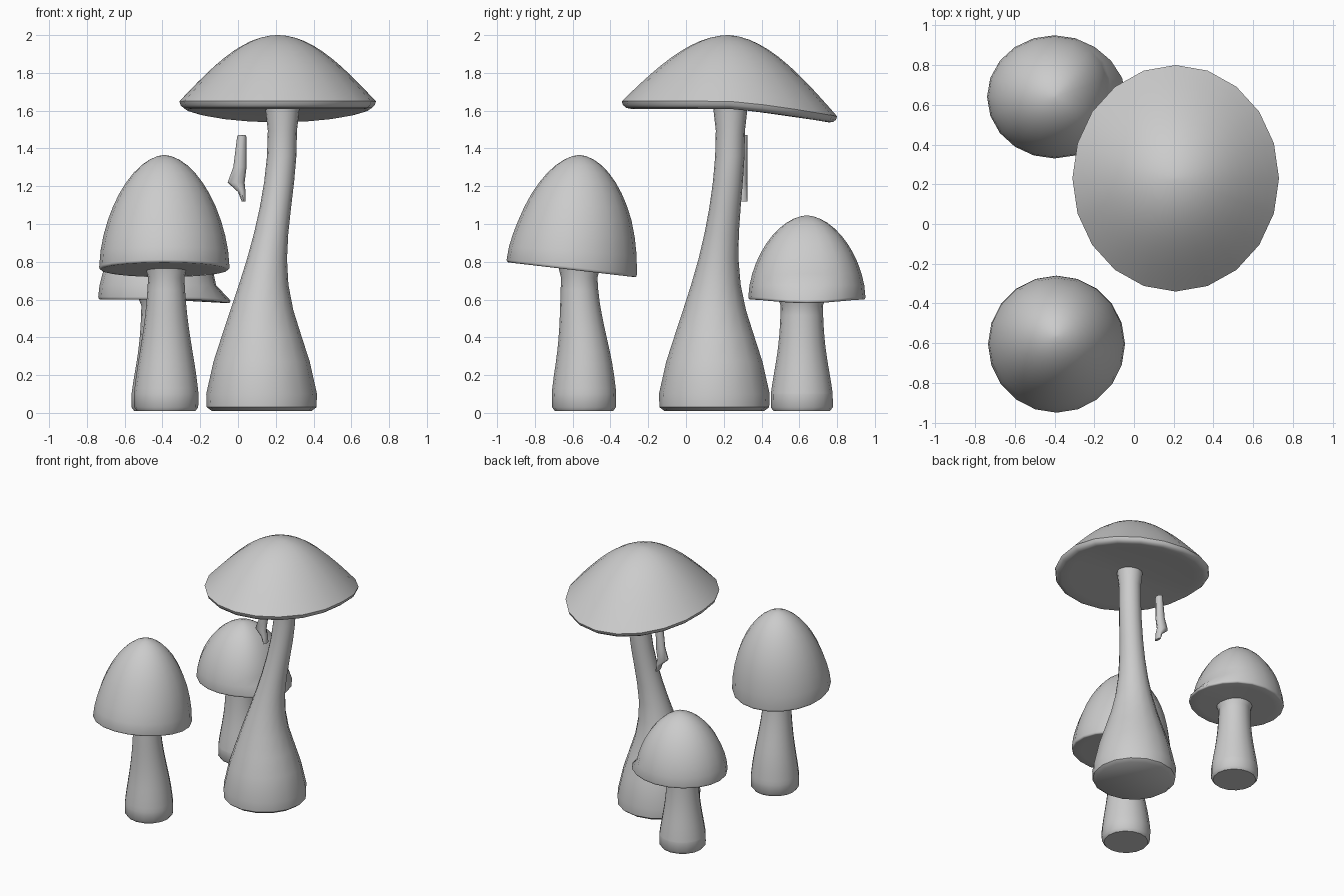
import bpy
import bmesh
import math
from mathutils import Vector

default = bpy.data.objects.get("Cube")
if default:
    bpy.data.objects.remove(default, do_unlink=True)

shade = (0.6, 0.6, 0.6, 1)
grey = bpy.data.materials.new("plain grey")
grey.use_nodes = True
grey.diffuse_color = shade
grey.node_tree.nodes["Principled BSDF"].inputs["Base Color"].default_value = shade


def loft(name, rings, sides, warp=None):
    """Skin elliptical rings, bottom to top, each given as (centre, x radius, y radius)."""
    bm = bmesh.new()
    loops = []
    for centre, rx, ry in rings:
        loop = []
        for i in range(sides):
            angle = math.tau * i / sides
            offset = Vector((math.cos(angle) * rx, math.sin(angle) * ry, 0))
            point = centre + offset
            if warp:
                point.z += warp(point)
            loop.append(bm.verts.new(point))
        loops.append(loop)
    for low, high in zip(loops, loops[1:]):
        for i in range(sides):
            j = (i + 1) % sides
            bm.faces.new((low[i], low[j], high[j], high[i]))
    bm.faces.new(reversed(loops[0]))
    bm.faces.new(loops[-1])
    mesh = bpy.data.meshes.new(name)
    bm.to_mesh(mesh)
    bm.free()
    mesh.materials.append(grey)
    obj = bpy.data.objects.new(name, mesh)
    bpy.context.collection.objects.link(obj)
    bpy.ops.object.select_all(action='DESELECT')
    obj.select_set(True)
    bpy.context.view_layer.objects.active = obj
    bpy.ops.object.shade_smooth_by_angle(angle=math.radians(50))
    return obj


def parasol(t):
    """Wide cap outline: radius and height at fraction t of the way to the crown."""
    return 1 - t, math.sin(t * math.pi / 2)


def bell(t):
    """Domed cap outline: radius and height at fraction t of the way to the crown."""
    height = math.sin(t * math.pi / 2)
    return (1 - height ** 1.7) ** 0.55, height


def cap(name, x, y, rx, ry, base, top, rim, outline, warp=None, lean=0):
    """Mushroom cap: flat underside, rolled rim, then an outline up to the crown."""
    rings = []

    def ring(radius, z, shift=0):
        rings.append((Vector((x, y + shift, z)), rx * radius, ry * radius))

    ring(0.2, base)
    ring(0.8, base)
    for step in range(3):
        roll = step * math.pi / 6
        ring(1 - rim * (1 - math.sin(roll)), base + rim / 2 * (1 - math.cos(roll)))
    shoulder = base + rim / 2
    steps = 11
    for step in range(steps + 1):
        radius, height = outline(step / steps)
        ring(max(radius, 0.02), shoulder + (top - shoulder) * height, lean * height)
    return loft(name, rings, 20, warp)


def stem(name, x, y, neck, foot, fade, top, lean_x=0, lean_y=0):
    """Stem with a swollen foot that fades into a neck, leaning as it rises."""
    rings = []
    heights = [0.01, 0.03, 0.1] + [top * k / 12 for k in range(2, 13)]
    tuck = {0: 0.88, 1: 0.97, len(heights) - 1: 1.2}
    for i, z in enumerate(heights):
        t = min(1, max(0, (z / top - 0.3) / 0.6))
        bend = t * t * (3 - 2 * t)
        radius = neck + (foot - neck) * math.exp(-(z / fade) ** 2)
        radius *= tuck.get(i, 1)
        rings.append((Vector((x + lean_x * bend, y + lean_y * bend, z)), radius, radius))
    return loft(name, rings, 16)


# Tall mushroom: wide cap whose back half droops
def droop(p):
    return -0.08 * (max(0, p.y - 0.22) / 0.58) ** 1.3


cap("tall_cap", 0.21, 0.23, 0.52, 0.57, 1.61, 2, 0.08, parasol, droop)
stem("tall_stem", 0.125, 0.15, 0.077, 0.3, 0.57, 1.63, 0.11, 0.085)


# Front mushroom: bell cap with its rim tilted down toward the back
def tilt(p):
    return -0.12 * (p.y + 0.6) * max(0, 1 - (p.z - 0.75) / 0.25)


cap("front_cap", -0.39, -0.605, 0.345, 0.345, 0.757, 1.365, 0.03, bell, tilt, 0.04)
stem("front_stem", -0.38, -0.54, 0.09, 0.175, 0.44, 0.78, 0, -0.025)

# Back mushroom: domed cap with a lip flaring out on its left side
back_cap = cap("back_cap", -0.4, 0.64, 0.34, 0.31, 0.6, 1.045, 0.03, bell)
for vertex in back_cap.data.vertices:
    p = vertex.co
    out = p - Vector((-0.4, 0.64, p.z))
    near = max(0, out.normalized().x) ** 4 * out.length / 0.34
    if p.z < 0.65:
        p.x += 0.02 * near
        p.z -= 0.02 * near
    else:
        p.x -= 0.05 * near
stem("back_stem", -0.4, 0.613, 0.11, 0.17, 0.3, 0.62)

# Loose flake hanging beside the tall stem: (x, z, half width)
flake = [(0.03, 1.12, 0.01), (0.02, 1.17, 0.02), (-0.01, 1.22, 0.045),
         (0.01, 1.3, 0.035), (0.02, 1.46, 0.025), (0.02, 1.47, 0.02)]
loft("loose_flake", [(Vector((x, 0.295, z)), w, 0.03) for x, z, w in flake], 8)
